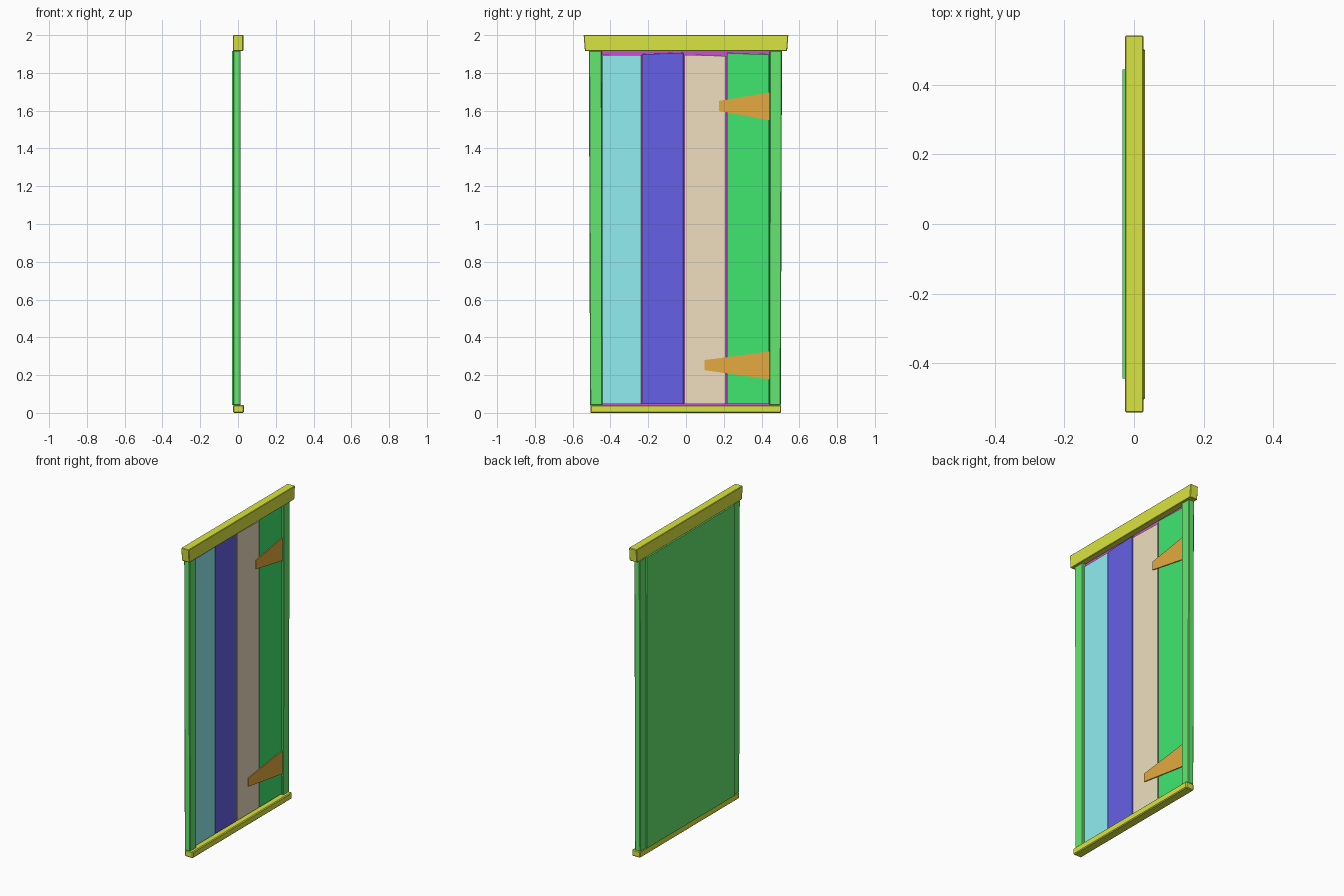
import bpy

if "Cube" in bpy.data.objects:
    bpy.data.objects.remove(bpy.data.objects["Cube"])

def material(name, rgb):
    m = bpy.data.materials.new(name)
    m.diffuse_color = (*rgb, 1)
    m.use_nodes = True
    m.node_tree.nodes["Principled BSDF"].inputs["Base Color"].default_value = m.diffuse_color
    return m

frame_green = material("frame_green", (0.13, 0.8, 0.16))
olive = material("olive", (0.7, 0.78, 0.05))
purple = material("purple", (0.6, 0.08, 0.65))
orange = material("orange", (0.78, 0.4, 0.05))
plank_mats = [material("cyan", (0.28, 0.85, 0.87)), material("blue", (0.13, 0.12, 0.8)),
              material("tan", (0.86, 0.74, 0.53)), material("green", (0.05, 0.8, 0.16))]

def slab(name, outline, x0, x1, mat, bevel=0.0):
    """Extrude a (y, z) outline from x0 to x1."""
    n = len(outline)
    verts = [(x, y, z) for x in (x0, x1) for y, z in outline]
    faces = [tuple(reversed(range(n))), tuple(range(n, 2 * n))]
    faces += [(i, (i + 1) % n, n + (i + 1) % n, n + i) for i in range(n)]
    mesh = bpy.data.meshes.new(name)
    mesh.from_pydata(verts, [], faces)
    mesh.materials.append(mat)
    ob = bpy.data.objects.new(name, mesh)
    bpy.context.collection.objects.link(ob)
    if bevel:
        b = ob.modifiers.new("bevel", "BEVEL")
        b.width = bevel
        b.segments = 1
    return ob

def rect(y0, y1, z0, z1):
    return [(y0, z0), (y1, z0), (y1, z1), (y0, z1)]

# Lintel and sill
slab("lintel", [(-0.535, 1.915), (0.535, 1.915), (0.542, 2.0), (-0.542, 2.0)],
     -0.026, 0.028, olive, 0.003)
slab("sill", rect(-0.506, 0.504, 0, 0.042), -0.026, 0.032, olive, 0.005)

# Side posts, slightly uneven
slab("left_post", [(-0.508, 0.04), (-0.443, 0.04), (-0.445, 1.918), (-0.514, 1.918)],
     -0.026, 0.014, frame_green, 0.004)
slab("right_post", [(0.441, 0.04), (0.502, 0.04), (0.508, 1.918), (0.443, 1.918)],
     -0.026, 0.014, frame_green, 0.004)

# Back panel and the backing behind the planks
slab("back_panel", rect(-0.445, 0.445, 0.042, 1.915), -0.033, -0.02, frame_green)
slab("plank_backing", rect(-0.445, 0.445, 0.04, 1.918), -0.02, -0.009, purple)

# Planks with uneven tops: y start, y end, top left, top right
planks = [(-0.444, -0.236, 1.894, 1.896), (-0.231, -0.014, 1.899, 1.907),
          (-0.009, 0.211, 1.896, 1.890), (0.217, 0.440, 1.905, 1.898)]
for i, (y0, y1, ta, tb) in enumerate(planks):
    slab(f"plank_{i + 1}", [(y0, 0.046), (y1, 0.046), (y1, tb), (y0, ta)],
         -0.012, 0.001, plank_mats[i], 0.001)

# Tapered strap hinges
for name, tip, z in (("upper_hinge", 0.175, 1.624), ("lower_hinge", 0.099, 0.252)):
    slab(name, [(tip, z - 0.026), (0.443, z - 0.075), (0.443, z + 0.073), (tip, z + 0.028)],
         -0.002, 0.007, orange)
